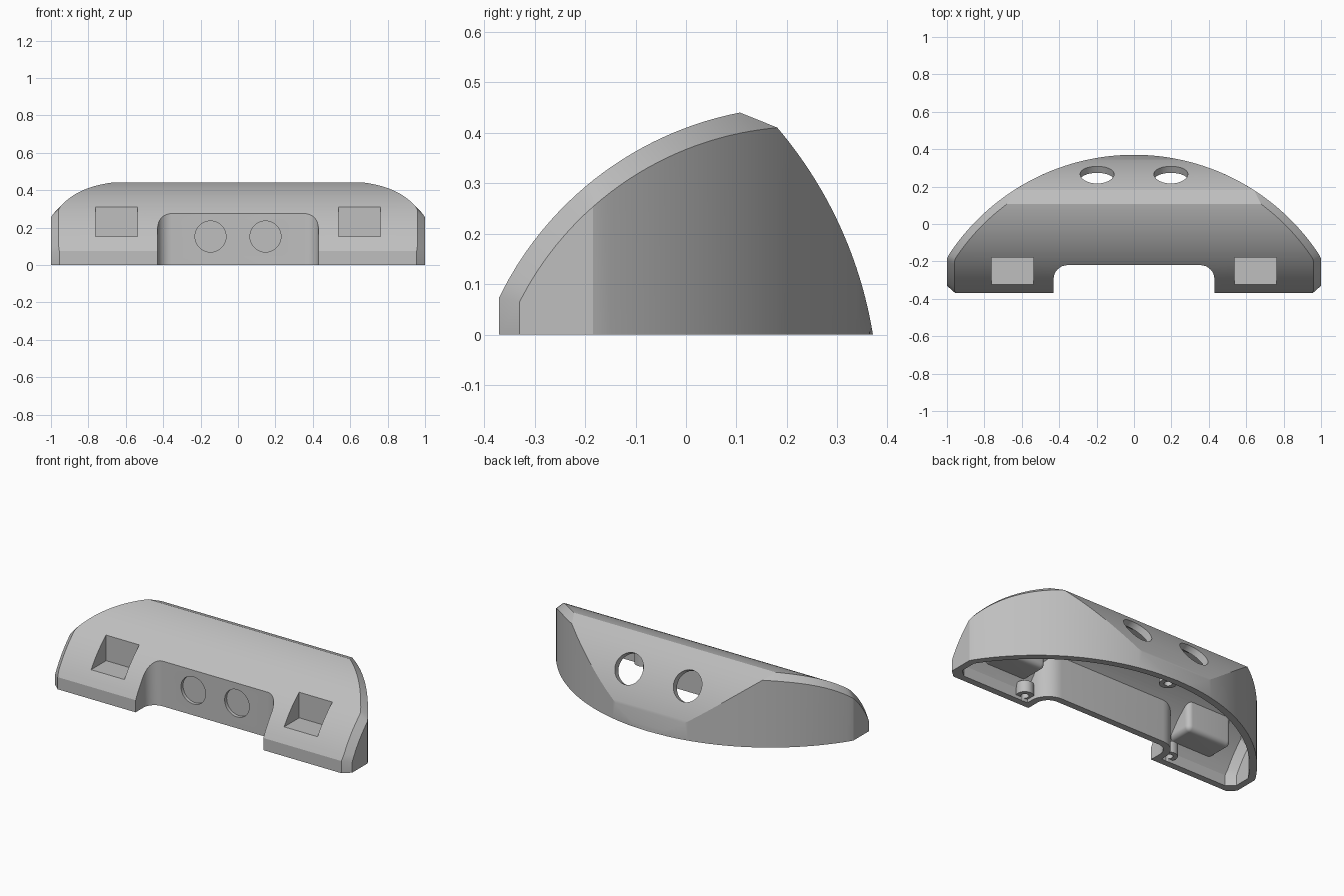
import bpy, bmesh
from math import sqrt, atan2, pi
from mathutils import Matrix, Vector

cube = bpy.data.objects.get("Cube")
if cube:
    bpy.data.objects.remove(cube, do_unlink=True)

grey = bpy.data.materials.new("plain_grey")
grey.use_nodes = True
grey.diffuse_color = (0.52, 0.52, 0.52, 1)
grey.node_tree.nodes["Principled BSDF"].inputs["Base Color"].default_value = grey.diffuse_color

WALL = 0.04
BEVEL = 0.04
STEPS = 28


def make_object(name, bm):
    bmesh.ops.recalc_face_normals(bm, faces=bm.faces)
    mesh = bpy.data.meshes.new(name)
    bm.to_mesh(mesh)
    bm.free()
    mesh.materials.append(grey)
    obj = bpy.data.objects.new(name, mesh)
    bpy.context.collection.objects.link(obj)
    return obj


def spread(a, b):
    return [a + (b - a) * i / STEPS for i in range(STEPS + 1)]


def arc(radius, centre, t):
    """Height of a circular arc above its centre line."""
    return sqrt(max(radius ** 2 - (t - centre) ** 2, 0))


def domed_body(name, d, floor):
    """Convex body: curved side profile crossed with a curved plan, inset by d."""
    def roof(y, inset):
        return arc(0.673 - d - inset, 0.235, y) - 0.221

    def plan(y, inset):
        return min(1 - d - inset, arc(1.184 - d - inset, -0.814, y))

    front, ridge, back = -0.37 + d, 0.107, 0.18 - d * 0.3
    pts = []
    # upper rim of the end bevels
    for y in spread(front, ridge):
        pts.append((min(plan(y, BEVEL), 0.955 - d + (y - front) * 1.1), y, roof(y, 0)))
    # end walls and lower rim of the end bevels
    for y in spread(front + 0.04, back):
        x = plan(y, 0)
        pts += [(x, y, floor), (x, y, min(roof(y, BEVEL), 0.408 - d))]
    # curved back
    for z in spread(0, 0.41 - d):
        y = arc(0.839 - d, -0.134, z) - 0.458
        pts.append((plan(y, 0), y, z))
        if floor < 0 or z == 0:
            pts.append((plan(y, 0), y, floor))
    for y in spread(back, 0.37 - d):
        pts.append((plan(y, 0), y, floor))
    pts.append((0.955 - d, front, floor))

    bm = bmesh.new()
    for x, y, z in pts:
        for side in (-1, 1):
            bm.verts.new((side * x, y, z))
    bmesh.ops.remove_doubles(bm, verts=bm.verts, dist=0.0005)
    bmesh.ops.convex_hull(bm, input=bm.verts)
    loose = [v for v in bm.verts if not v.link_faces]
    bmesh.ops.delete(bm, geom=loose, context='VERTS')
    bmesh.ops.dissolve_limit(bm, angle_limit=0.004, verts=bm.verts, edges=bm.edges)
    return make_object(name, bm)


def block(name, low, high, radius=0, pick=lambda e: True):
    bm = bmesh.new()
    bmesh.ops.create_cube(bm, size=1)
    low, high = Vector(low), Vector(high)
    for v in bm.verts:
        v.co = [l + (h - l) * (c + 0.5) for l, h, c in zip(low, high, v.co)]
    if radius:
        edges = [e for e in bm.edges if pick(e)]
        bmesh.ops.bevel(bm, geom=edges, offset=radius, segments=8, profile=0.5,
                        affect='EDGES')
    return make_object(name, bm)


def cylinder(name, centre, radius, depth, axis=(0, 0, 1)):
    bm = bmesh.new()
    turn = Vector((0, 0, 1)).rotation_difference(Vector(axis)).to_matrix().to_4x4()
    bmesh.ops.create_cone(bm, cap_ends=True, segments=48, radius1=radius, radius2=radius,
                          depth=depth, matrix=Matrix.Translation(centre) @ turn)
    return make_object(name, bm)


def subtract(target, cutters):
    bpy.context.view_layer.objects.active = target
    for cutter in cutters:
        cutter.hide_render = True
        mod = target.modifiers.new("cut", 'BOOLEAN')
        mod.operation = 'DIFFERENCE'
        mod.solver = 'EXACT'
        mod.object = cutter
        bpy.ops.object.modifier_apply(modifier=mod.name)
        bpy.data.objects.remove(cutter, do_unlink=True)


def notch(name, grow):
    """Front opening with rounded rear corners."""
    rear = -0.22 + grow

    def rear_upright(e):
        a, b = (v.co for v in e.verts)
        return abs(a.z - b.z) > 0.1 and a.y > rear - 0.01
    return block(name, (-0.43 - grow, -1, -0.3), (0.43 + grow, rear, 1),
                 0.075 + grow, rear_upright)


bosses = [(-0.505, -0.31), (0.505, -0.31), (0, 0.285)]

# hollow interior, leaving walls around the notch, pockets and screw bosses
cavity = domed_body("cavity", WALL, -0.1)
keep = [notch("notch_wall", WALL)]
for s in (-1, 1):
    keep.append(block("pocket_wall", (s * 0.65 - 0.15, -1, 0.115),
                      (s * 0.65 + 0.15, -0.14, 1), 0.03))
for x, y in bosses:
    keep.append(cylinder("boss", (x, y, 0.055), 0.048, 0.07))
subtract(cavity, keep)

# outer housing with its openings
housing = domed_body("housing", 0, 0)
cuts = [cavity, notch("notch", 0)]
for s in (-1, 1):
    cuts.append(block("pocket", (s * 0.65 - 0.112, -1, 0.153), (s * 0.65 + 0.112, -0.18, 1)))
    cuts.append(cylinder("front_dimple", (s * 0.147, -0.23, 0.152), 0.083, 0.06, (0, 1, 0)))
    cuts.append(cylinder("back_hole", (s * 0.197, 0.265, 0.288), 0.091, 0.2, (0, 0.87, 0.49)))
for x, y in bosses:
    cuts.append(cylinder("screw_hole", (x, y, 0.03), 0.022, 0.08))
subtract(housing, cuts)

# smooth curves, sharp edges
bpy.ops.object.select_all(action='DESELECT')
housing.select_set(True)
bpy.context.view_layer.objects.active = housing
bpy.ops.object.shade_smooth_by_angle(angle=pi / 9)
